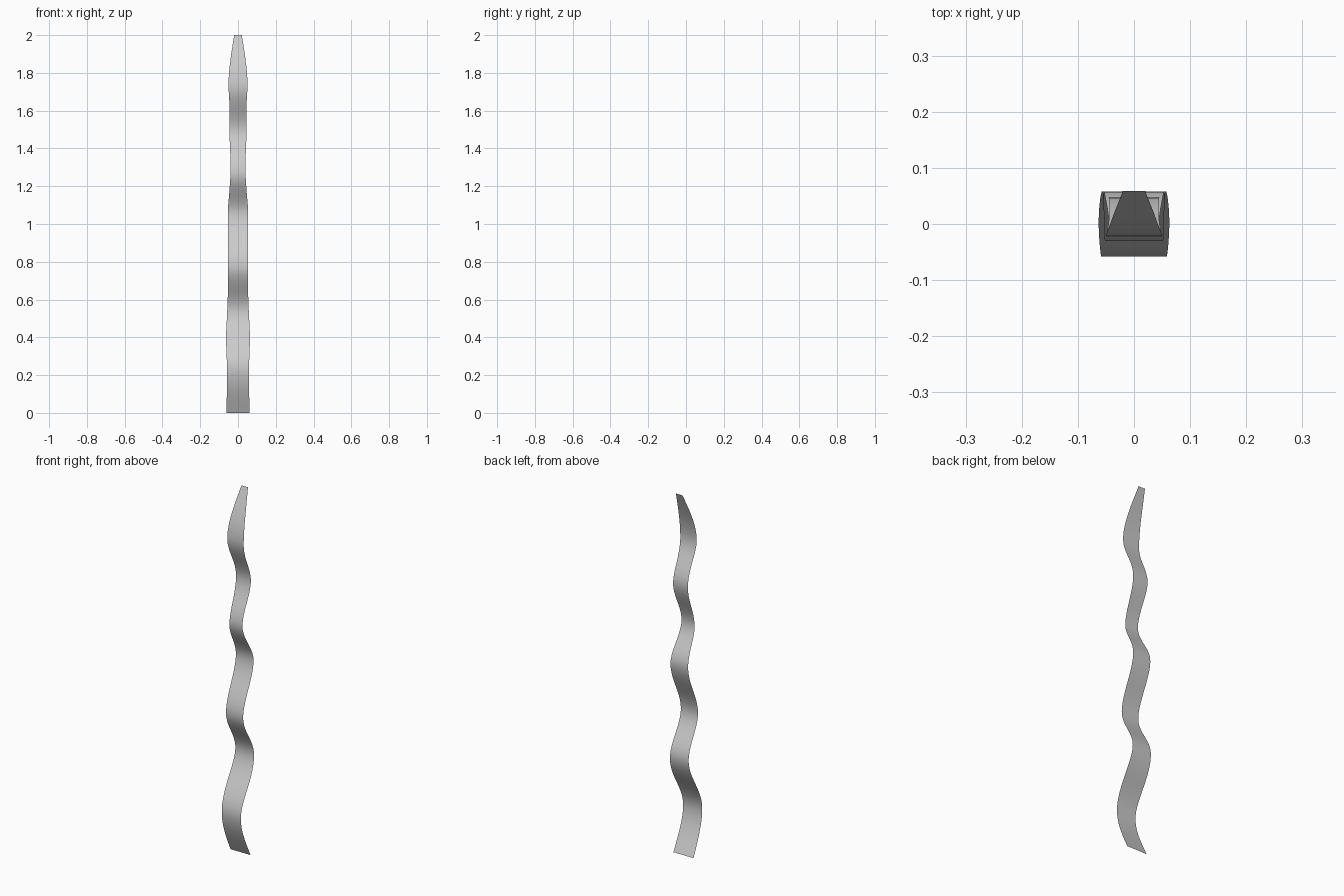
import bpy
import bmesh

if "Cube" in bpy.data.objects:
    bpy.data.objects.remove(bpy.data.objects["Cube"])

# Wave profile (height, depth, slope): crests and troughs of the ribbon
WAVE = [(0, .022, -.48), (.236, -.0585, 0), (.543, .0585, 0), (.772, -.03, 0),
        (1.06, .0585, 0), (1.263, -.018, 0), (1.497, .048, 0),
        (1.726, -.022, 0), (2, .0585, .40)]

# Width profile (height, half width)
WIDTH = [(0, .061), (.22, .058), (.4, .063), (.54, .057), (.66, .053),
         (.78, .052), (.95, .054), (1.08, .053), (1.18, .045), (1.3, .039),
         (1.48, .045), (1.6, .044), (1.75, .050), (1.87, .040), (2, .020)]


def with_slopes(pts):
    """Add smooth central-difference slopes to (height, value) points."""
    out = []
    for i, (z, v) in enumerate(pts):
        a, b = pts[max(i - 1, 0)], pts[min(i + 1, len(pts) - 1)]
        out.append((z, v, (b[1] - a[1]) / (b[0] - a[0])))
    return out


def hermite(pts, z):
    """Cubic interpolation through (height, value, slope) points."""
    for (z0, v0, m0), (z1, v1, m1) in zip(pts, pts[1:]):
        if z <= z1 + 1e-9:
            h = z1 - z0
            t = (z - z0) / h
            return (v0 * (2*t**3 - 3*t**2 + 1) + m0 * h * (t**3 - 2*t**2 + t)
                    + v1 * (3*t**2 - 2*t**3) + m1 * h * (t**3 - t**2))


# Thin wavy ribbon, two faces wide with a centre line
ROWS = 80
width = with_slopes(WIDTH)
bm = bmesh.new()
previous = None
for i in range(ROWS + 1):
    z = 2 * i / ROWS
    y, w = hermite(WAVE, z), hermite(width, z)
    row = [bm.verts.new((s * w, y, z)) for s in (-1, 0, 1)]
    if previous:
        for k in range(2):
            bm.faces.new((previous[k], previous[k + 1], row[k + 1], row[k]))
    previous = row

mesh = bpy.data.meshes.new("wavy_ribbon")
bm.to_mesh(mesh)
bm.free()
mesh.shade_smooth()
ribbon = bpy.data.objects.new("wavy_ribbon", mesh)
bpy.context.collection.objects.link(ribbon)
